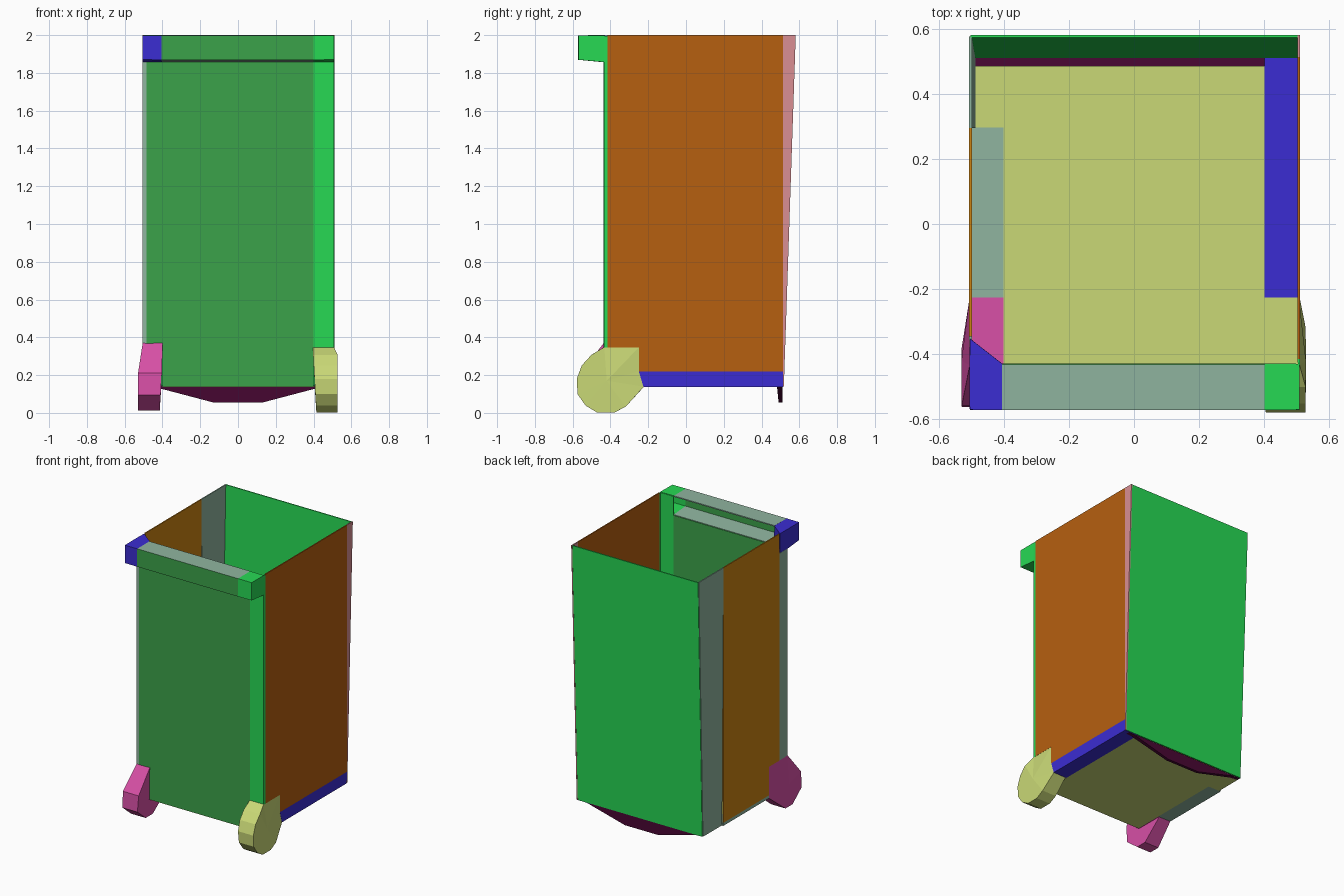
import bpy, bmesh

cube = bpy.data.objects.get("Cube")
if cube:
    bpy.data.objects.remove(cube, do_unlink=True)


def material(name, *rgb):
    m = bpy.data.materials.new(name)
    m.use_nodes = True
    m.diffuse_color = (*rgb, 1)
    m.node_tree.nodes["Principled BSDF"].inputs["Base Color"].default_value = (*rgb, 1)
    return m


leaf = material("leaf_green", 0.044, 0.36, 0.068)
bright = material("bright_green", 0.02, 0.695, 0.0885)
blue = material("blue", 0.044, 0.026, 0.647)
orange = material("orange", 0.471, 0.115, 0.005)
brown = material("ochre_brown", 0.6, 0.225, 0.006)
olive = material("pale_olive", 0.585, 0.687, 0.182)
grey = material("grey_green", 0.275, 0.459, 0.348)
pink = material("magenta", 0.69, 0.08, 0.385)
rose = material("rose", 0.695, 0.275, 0.295)
plum = material("dark_plum", 0.068, 0.002, 0.034)


def sheet(name, polys, mats, thick=0.008):
    """Thin shell from polygons; mats is one material or one per polygon."""
    if not isinstance(mats, list):
        mats = [mats] * len(polys)
    me = bpy.data.meshes.new(name)
    slots = list(dict.fromkeys(mats))
    for m in slots:
        me.materials.append(m)
    bm = bmesh.new()
    for poly, m in zip(polys, mats):
        f = bm.faces.new([bm.verts.new(p) for p in poly])
        f.material_index = slots.index(m)
    bmesh.ops.remove_doubles(bm, verts=bm.verts[:], dist=0.0005)
    bmesh.ops.recalc_face_normals(bm, faces=bm.faces[:])
    bm.to_mesh(me)
    bm.free()
    ob = bpy.data.objects.new(name, me)
    bpy.context.collection.objects.link(ob)
    if thick:
        mod = ob.modifiers.new("thickness", "SOLIDIFY")
        mod.thickness = thick
        mod.offset = 0
    return ob


def on_x(x, pts):
    return [(x, y, z) for y, z in pts]


def on_y(y, pts):
    return [(x, y, z) for x, z in pts]


def on_z(z, pts):
    return [(x, y, z) for x, y in pts]


def rect(a0, a1, b0, b1):
    return [(a0, b0), (a1, b0), (a1, b1), (a0, b1)]


TOP, BAR_TOP, LEDGE, BASE = 2.0, 1.996, 1.86, 0.14
LEFT, RIGHT, HEEL = 0.506, -0.502, -0.491
FRONT, BACK, RIM = -0.432, 0.513, 0.576

# Front panel with its corner strips
sheet("front_panel", [on_y(FRONT, [(-0.4, BASE), (0.4, BASE), (0.4, LEDGE),
                                   (-0.485, LEDGE), (-0.485, 0.365), (-0.4, 0.365)])], leaf)
sheet("front_left_corner", [on_y(FRONT, rect(0.4, LEFT, 0.345, BAR_TOP)),
                            on_x(LEFT, rect(FRONT, -0.415, 0.345, BAR_TOP))], bright)
sheet("front_right_corner", [on_y(FRONT, rect(RIGHT, -0.485, 0.365, LEDGE)),
                             on_x(RIGHT, rect(FRONT, -0.345, 0.365, LEDGE))], grey)

# Side walls, stepping around the wheel housings
sheet("left_wall", [on_x(LEFT, [(-0.25, 0.22), (BACK, 0.22), (BACK, TOP), (-0.415, TOP),
                                (-0.415, 0.345), (-0.25, 0.345)])], orange)
sheet("right_wall", [on_x(RIGHT, [(-0.225, 0.16), (0.295, 0.16), (0.295, TOP), (-0.345, TOP),
                                  (-0.345, 0.365), (-0.225, 0.365)])], brown)
sheet("right_rear_wall", [[(HEEL, 0.295, BASE), (HEEL, BACK, BASE),
                           (RIGHT, RIM, TOP), (RIGHT, 0.295, TOP)]], grey)
sheet("left_rear_gusset", [on_x(LEFT, [(BACK, BASE), (BACK + 0.005, BASE),
                                       (RIM + 0.005, TOP), (BACK, TOP)])], rose)

# Leaning back panel
sheet("back_panel", [[(HEEL, BACK, BASE), (LEFT - 0.004, BACK, BASE),
                      (LEFT - 0.004, RIM, TOP), (RIGHT, RIM, TOP)]], bright)

# Floor and its side skirts
sheet("floor", [on_z(BASE, [(-0.4, FRONT), (0.4, FRONT), (0.4, 0.485), (HEEL, 0.485),
                            (HEEL, 0.297), (-0.4, 0.297)])], olive)
sheet("left_skirt", [on_z(BASE, rect(0.4, LEFT, -0.225, BACK)),
                     on_x(LEFT, [(-0.225, BASE), (BACK, BASE), (BACK, 0.22), (-0.25, 0.22)])], blue)
sheet("right_skirt", [on_z(BASE, rect(RIGHT, -0.4, -0.225, 0.297)),
                      on_x(RIGHT, rect(-0.225, 0.297, BASE, 0.16))], grey)

# Solid foot under the rear edge
foot = [(-0.49, 0.138), (-0.43, 0.134), (-0.13, 0.055), (0.13, 0.055), (0.43, 0.134), (0.49, 0.138)]
near = [(x, 0.482 + (0.138 - z) * 0.1, z) for x, z in foot]
far = [(x, 0.511, z) for x, z in foot]
n = len(foot)
sheet("rear_foot", [near, far] + [[near[i], near[(i + 1) % n], far[(i + 1) % n], far[i]]
                                  for i in range(n)], plum, 0)

# Hollow handle bar, open towards the inside, with closed ends
hook = [(FRONT, BAR_TOP), (-0.568, BAR_TOP), (-0.568, 1.872), (FRONT, LEDGE)]


def bar(x0, x1):
    return [[(x0, *a), (x1, *a), (x1, *b), (x0, *b)] for a, b in zip(hook, hook[1:])]


sheet("handle_bar", bar(-0.405, 0.4), [grey, leaf, grey])
sheet("handle_left_end", bar(0.4, LEFT) + [on_x(LEFT, hook)], bright)
sheet("handle_right_end", bar(RIGHT, -0.405) + [
    on_x(RIGHT, hook), on_x(RIGHT, rect(FRONT, -0.355, LEDGE, BAR_TOP)),
    on_z(BAR_TOP, [(RIGHT, FRONT), (-0.405, FRONT), (RIGHT, -0.355)]),
    [(RIGHT, -0.355, LEDGE), (-0.405, FRONT, LEDGE),
     (-0.405, FRONT, BAR_TOP), (RIGHT, -0.355, BAR_TOP)]], blue)


# Wheel housings: bevelled outer disc, rim, inner face and a pan closing the floor
def wheel(name, rim, side, bulge, back, mat):
    s = 1 if side > 0 else -1
    top = rim[0][1]

    def outer(y, z):
        flush = z > 0.34 or y > -0.26
        return (side if flush else bulge, y, z)

    def inner(y, z):
        return (s * (0.417 - 0.017 * min(1, z / 0.3)), y, z)

    cap = [outer(*p) for p in rim + [(back, 0.22), (back, top)]]
    hub = (bulge, -0.42, 0.17)
    polys = [[inner(*p) for p in rim + [(FRONT, BASE)]]]
    polys += [[outer(*a), outer(*b), inner(*b), inner(*a)] for a, b in zip(rim, rim[1:])]
    polys += [[hub, cap[i], cap[(i + 1) % len(cap)]] for i in range(len(cap))]
    sheet(name, polys, mat, 0.006)
    sheet(name + "_pan", [on_z(BASE, rect(s * 0.4, side, FRONT, -0.225))], mat, 0.006)


wheel("left_wheel", [(FRONT, 0.347), (-0.5, 0.305), (-0.55, 0.25), (-0.576, 0.18), (-0.572, 0.1),
                     (-0.53, 0.04), (-0.47, 0.004), (-0.38, 0.004), (-0.32, 0.035), (-0.225, BASE)],
      LEFT, 0.525, -0.25, olive)
wheel("right_wheel", [(FRONT, 0.37), (-0.555, 0.21), (-0.56, 0.095), (-0.46, 0.014),
                      (-0.38, 0.014), (-0.225, BASE)],
      RIGHT, -0.527, -0.225, pink)
